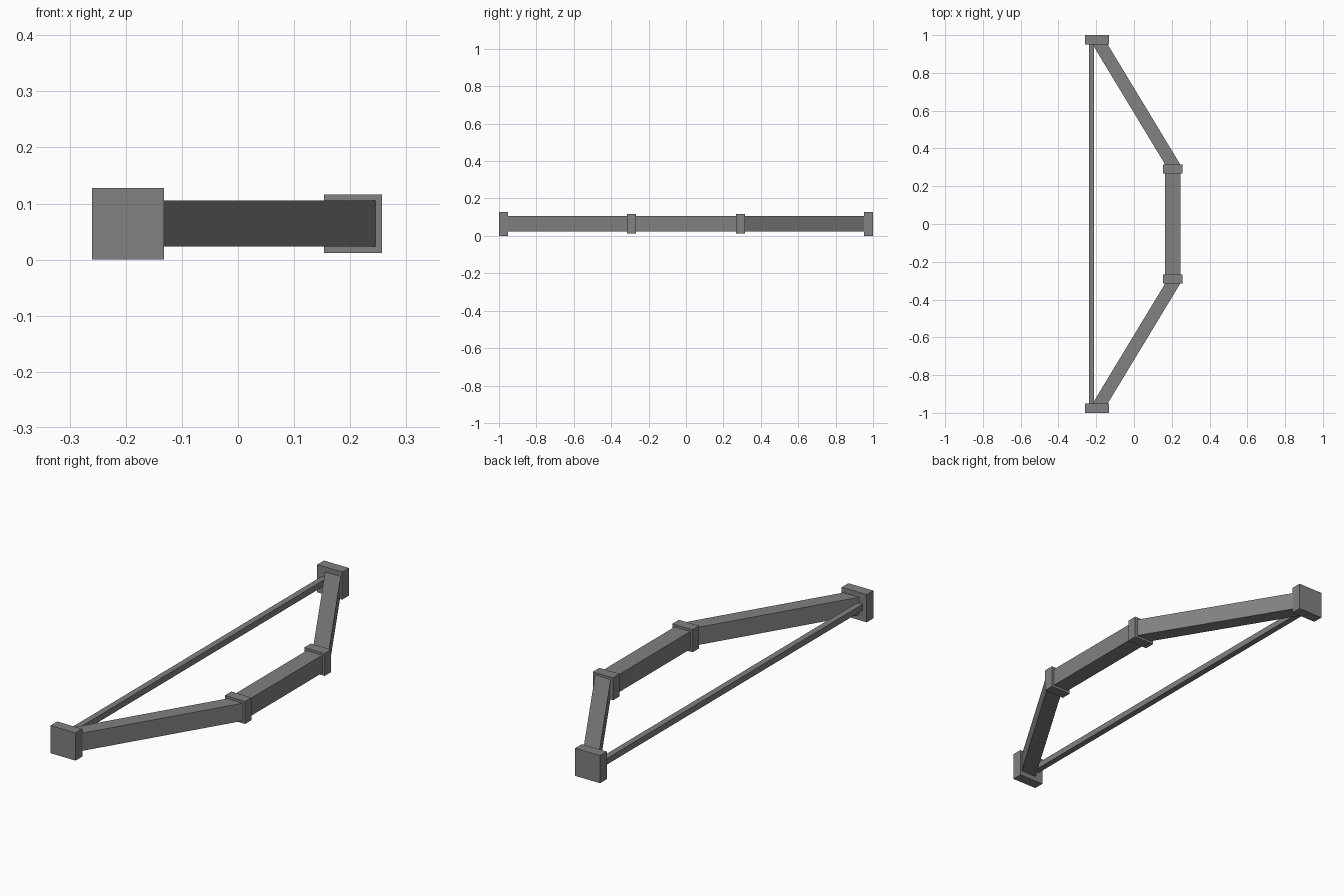
import bpy
import bmesh
from mathutils import Vector

cube = bpy.data.objects.get("Cube")
if cube:
    bpy.data.objects.remove(cube, do_unlink=True)

grey = bpy.data.materials.new("dark_grey")
grey.use_nodes = True
GREY = (0.22, 0.22, 0.22, 1)
grey.diffuse_color = GREY
grey.node_tree.nodes["Principled BSDF"].inputs["Base Color"].default_value = GREY

MID_Z = 0.064


def bar(name, start, end, width, height):
    """Square-ended beam between two plan points, cut flat across y."""
    bm = bmesh.new()
    bmesh.ops.create_cube(bm, size=1)
    a, b = Vector(start), Vector(end)
    for v in bm.verts:
        x, y, z = v.co
        p = a.lerp(b, y + 0.5)
        v.co = (p.x + x * width, p.y, MID_Z + z * height)
    bmesh.ops.recalc_face_normals(bm, faces=bm.faces)
    mesh = bpy.data.meshes.new(name)
    bm.to_mesh(mesh)
    bm.free()
    mesh.materials.append(grey)
    obj = bpy.data.objects.new(name, mesh)
    bpy.context.collection.objects.link(obj)


# Straight grip and string
bar("grip", (0.205, -0.29), (0.205, 0.29), 0.08, 0.082)
bar("string", (-0.225, -0.96), (-0.225, 0.96), 0.028, 0.028)

# Mirrored limbs, joint collars and tip blocks
for side, s in (("front", -1), ("back", 1)):
    bar(side + "_limb", (0.208, s * 0.31), (-0.182, s * 0.955), 0.08, 0.082)
    bar(side + "_collar", (0.205, s * 0.267), (0.205, s * 0.315), 0.104, 0.104)
    bar(side + "_tip", (-0.196, s * 0.951), (-0.196, s), 0.128, 0.128)
